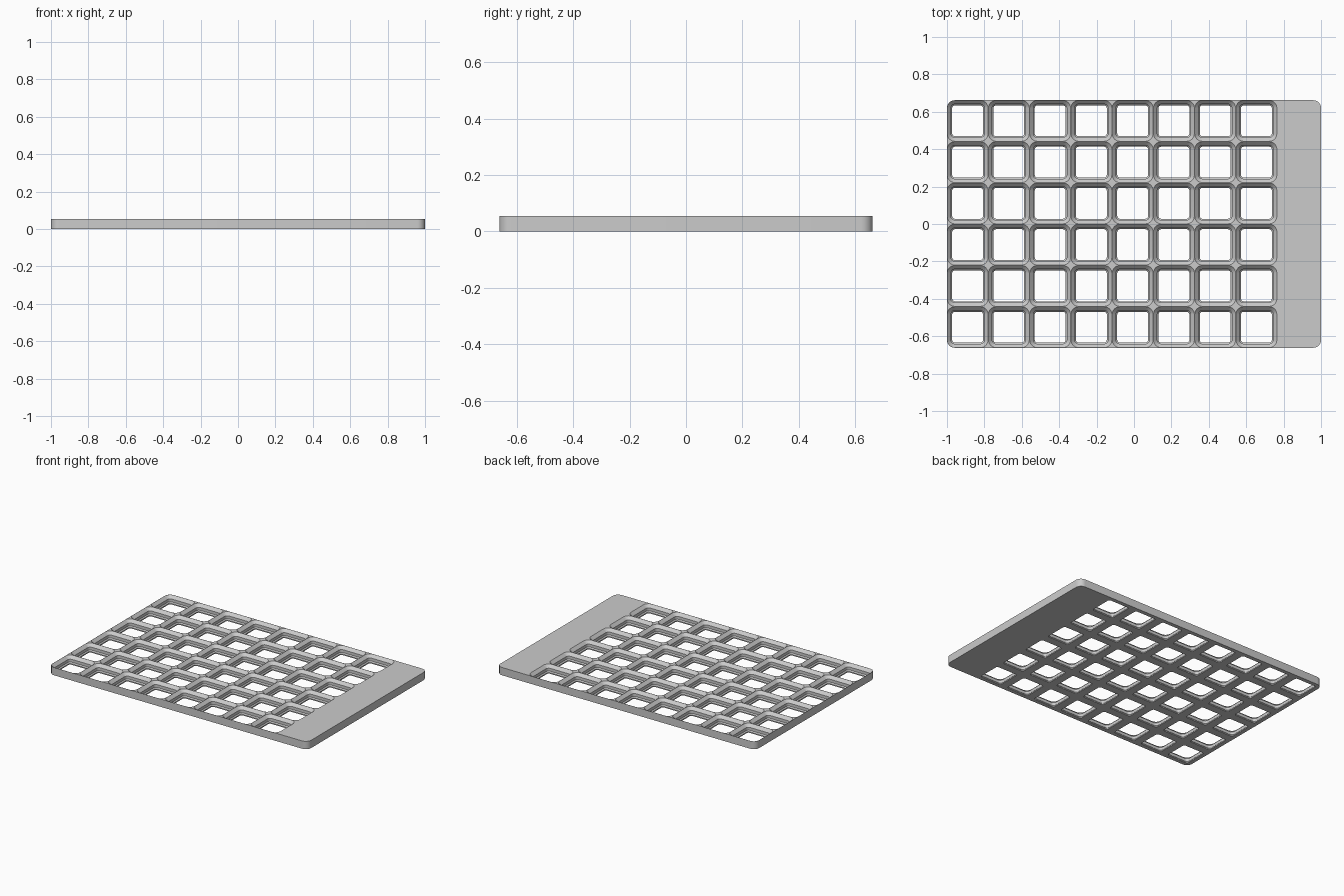
import bpy, bmesh, math

cube = bpy.data.objects.get("Cube")
if cube:
    bpy.data.objects.remove(cube, do_unlink=True)

COLS, ROWS = 8, 6
LENGTH = 2.0
PITCH = 0.2206
WIDTH = ROWS * PITCH
HEIGHT = 0.0545
RADIUS = 0.042
STEPS = 8

grey = bpy.data.materials.new("light grey plastic")
grey.use_nodes = True
colour = (0.6, 0.6, 0.6, 1)
grey.diffuse_color = colour
grey.node_tree.nodes["Principled BSDF"].inputs["Base Color"].default_value = colour


def rounded_loop(bm, cx, cy, w, d, r, z):
    """Ring of vertices around a rectangle with rounded corners."""
    ring = []
    for i, (sx, sy) in enumerate([(1, 1), (-1, 1), (-1, -1), (1, -1)]):
        for s in range(STEPS + 1):
            a = math.pi / 2 * (i + s / STEPS)
            ring.append(bm.verts.new((cx + sx * (w / 2 - r) + r * math.cos(a),
                                      cy + sy * (d / 2 - r) + r * math.sin(a), z)))
    return ring


def loft(bm, rings):
    """Closed solid through a bottom-to-top stack of rings."""
    bm.faces.new(list(reversed(rings[0])))
    bm.faces.new(rings[-1])
    for low, high in zip(rings, rings[1:]):
        n = len(low)
        for i in range(n):
            j = (i + 1) % n
            bm.faces.new((low[i], low[j], high[j], high[i]))


def make_object(name, bm):
    mesh = bpy.data.meshes.new(name)
    bm.to_mesh(mesh)
    bm.free()
    mesh.materials.append(grey)
    obj = bpy.data.objects.new(name, mesh)
    bpy.context.collection.objects.link(obj)
    return obj


# Solid plate with rounded corners
bm = bmesh.new()
loft(bm, [rounded_loop(bm, 0, 0, LENGTH, WIDTH, RADIUS, z) for z in (0, HEIGHT)])
plate = make_object("grid_plate", bm)

# Stepped, chamfered pocket profile: (height, inset from the cell edge)
profile = [(-0.02, 0.028), (0.0074, 0.028), (0.0145, 0.021),
           (0.0345, 0.021), (HEIGHT, 0.001), (HEIGHT + 0.02, 0.001)]
bm = bmesh.new()
for col in range(COLS):
    for row in range(ROWS):
        cx = -LENGTH / 2 + (col + 0.5) * PITCH
        cy = -WIDTH / 2 + (row + 0.5) * PITCH
        loft(bm, [rounded_loop(bm, cx, cy, PITCH - 2 * m, PITCH - 2 * m, RADIUS - m, z)
                  for z, m in profile])
cutter = make_object("pocket_cutter", bm)
cutter.hide_render = True

# Cut the pockets, keep the result and drop the cutter
cut = plate.modifiers.new("pockets", "BOOLEAN")
cut.operation = "DIFFERENCE"
cut.solver = "EXACT"
cut.object = cutter
bpy.context.view_layer.update()
result = bpy.data.meshes.new_from_object(
    plate.evaluated_get(bpy.context.evaluated_depsgraph_get()))
plate.modifiers.clear()
plate.data = result
bpy.data.objects.remove(cutter, do_unlink=True)

# Smooth corners, crisp edges
bpy.ops.object.select_all(action="DESELECT")
plate.select_set(True)
bpy.context.view_layer.objects.active = plate
bpy.ops.object.shade_smooth_by_angle(angle=math.radians(30))
